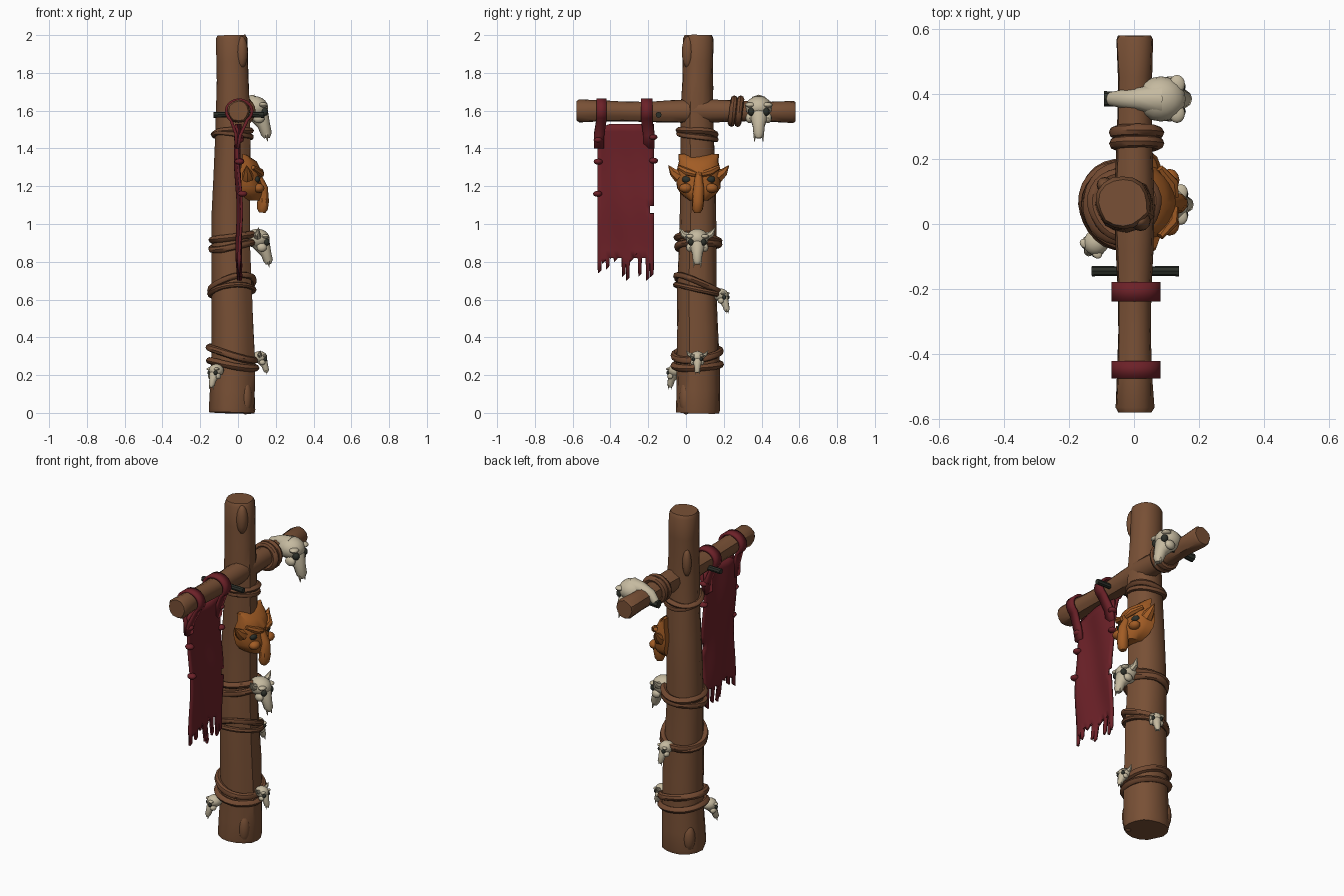
import bpy, bmesh, math, random
from mathutils import Vector, Matrix

if "Cube" in bpy.data.objects:
    bpy.data.objects.remove(bpy.data.objects["Cube"])
random.seed(4)

def material(name, rgb):
    m = bpy.data.materials.new(name)
    m.diffuse_color = (*rgb, 1)
    m.use_nodes = True
    m.node_tree.nodes["Principled BSDF"].inputs["Base Color"].default_value = m.diffuse_color
    return m

WOOD = material("brown wood", (0.188, 0.080, 0.036))
ROPE = material("brown rope", (0.165, 0.066, 0.030))
BONE = material("pale bone", (0.56, 0.49, 0.35))
RED = material("dark red cloth", (0.150, 0.015, 0.021))
ORANGE = material("orange mask", (0.36, 0.107, 0.018))
DARK = material("dark iron", (0.026, 0.030, 0.023))

def finish(name, bm, mats, angle=40, thickness=0):
    bmesh.ops.recalc_face_normals(bm, faces=bm.faces)
    me = bpy.data.meshes.new(name)
    bm.to_mesh(me)
    bm.free()
    for m in mats:
        me.materials.append(m)
    for p in me.polygons:
        p.use_smooth = True
    me.set_sharp_from_angle(angle=math.radians(angle))
    ob = bpy.data.objects.new(name, me)
    bpy.context.collection.objects.link(ob)
    if thickness:
        s = ob.modifiers.new("thickness", 'SOLIDIFY')
        s.thickness, s.offset = thickness, 0
    return ob

def add_tube(bm, pts, radii, ref, sides=8, closed=False, groove=0, rough=0, mat=0):
    pts, ref, n = [Vector(p) for p in pts], Vector(ref), len(pts)
    side = [1 + random.uniform(-groove, groove) for _ in range(sides)]
    rings = []
    for i, p in enumerate(pts):
        a = pts[(i - 1) % n] if closed else pts[max(i - 1, 0)]
        b = pts[(i + 1) % n] if closed else pts[min(i + 1, n - 1)]
        u = ref.cross(b - a).normalized()
        v = (b - a).normalized().cross(u)
        ring = []
        for k in range(sides):
            t = 2 * math.pi * k / sides
            r = radii[i] * side[k] * (1 + random.uniform(-rough, rough))
            ring.append(bm.verts.new(p + (u * math.cos(t) + v * math.sin(t)) * r))
        rings.append(ring)
    for i in range(n if closed else n - 1):
        A, B = rings[i], rings[(i + 1) % n]
        for k in range(sides):
            l = (k + 1) % sides
            bm.faces.new((A[k], A[l], B[l], B[k])).material_index = mat
    if not closed:
        for r in (rings[0], rings[-1]):
            bm.faces.new(r).material_index = mat

def add_ball(bm, loc, radii, mat=0, rot=None, seg=12):
    M = Matrix.Translation(loc) @ (rot or Matrix()) @ Matrix.Diagonal((*radii, 1))
    r = bmesh.ops.create_uvsphere(bm, u_segments=seg, v_segments=seg * 2 // 3, radius=1, matrix=M)
    for f in {f for v in r['verts'] for f in v.link_faces}:
        f.material_index = mat

def tube(name, mat, *args, **kw):
    bm = bmesh.new()
    add_tube(bm, *args, **kw)
    return finish(name, bm, [mat])

CX, CY = -0.03, 0.062
def post_radius(z):
    return 0.122 - 0.021 * min(z, 1.8)

# post and crossbar: rough hewn logs
zs = [0, 0.02, 0.12, 0.25, 0.45, 0.65, 0.85, 1.05, 1.25, 1.45, 1.62, 1.75, 1.86, 1.98, 2.0]
rad = [post_radius(z) for z in zs]
rad[0] -= 0.004
rad[-1] -= 0.01
tube("post", WOOD, [(CX + 0.006 * math.sin(5 * z), CY + 0.004 * math.sin(7 * z), z) for z in zs],
     rad, (0, 1, 0), sides=16, groove=0.05, rough=0.025)
ys = [-0.58, -0.565, -0.45, -0.33, -0.2, -0.08, 0.06, 0.2, 0.33, 0.45, 0.567, 0.58]
tube("crossbar", WOOD, [(0.002, y, 1.595 + 0.003 * math.sin(9 * y)) for y in ys],
     [0.052, 0.06, 0.054, 0.051, 0.053, 0.058, 0.063, 0.058, 0.053, 0.053, 0.058, 0.05],
     (0, 0, 1), sides=12, groove=0.06, rough=0.03)
bm = bmesh.new()
add_ball(bm, (0.02, 0.01, 1.91), (0.032, 0.032, 0.085))
add_ball(bm, (-0.09, 0.12, 1.72), (0.025, 0.025, 0.08))
add_ball(bm, (0.04, 0.0, 0.08), (0.035, 0.035, 0.09))
add_ball(bm, (-0.11, 0.13, 0.09), (0.035, 0.035, 0.08))
finish("post_knots", bm, [WOOD])

# ropes wound round the post: height, slope along x, slope along y, thickness
for i, (z, sx, sy, r) in enumerate([
        (1.485, 0.10, -0.12, 0.016), (1.465, -0.08, -0.16, 0.014), (0.925, 0.12, -0.08, 0.019),
        (0.885, 0.16, 0.06, 0.018), (0.675, 0.22, -0.38, 0.017), (0.645, 0.1, -0.25, 0.014),
        (0.315, -0.26, 0.10, 0.019), (0.255, -0.16, 0.03, 0.018)]):
    pts = []
    for k in range(28):
        t = 2 * math.pi * k / 28
        R = post_radius(z) + 0.007 + 0.003 * math.sin(3 * t + i)
        x, y = R * math.cos(t), R * math.sin(t)
        pts.append((CX + x, CY + y, z + sx * x + sy * y + 0.004 * math.sin(2 * t + i)))
    tube(f"post_rope_{i}", ROPE, pts, [r] * 28, (0, 0, 1), closed=True, groove=0.08, rough=0.05)
for i, y in enumerate((0.248, 0.282)):
    pts = [(0.008 + 0.066 * math.cos(t), y + 0.008 * math.sin(t), 1.597 + 0.064 * math.sin(t))
           for t in [2 * math.pi * k / 20 for k in range(20)]]
    tube(f"bar_rope_{i}", ROPE, pts, [0.019] * 20, (0, 1, 0), closed=True, rough=0.05)

# animal skulls: built facing +x, unit height, then placed
def skull(name, loc, heading, size, tilt=0, horns=False):
    bm = bmesh.new()
    add_ball(bm, (0, 0, 0.2), (0.34, 0.31, 0.27), seg=16)
    add_tube(bm, [(-0.02, 0, 0.2), (0.14, 0, 0.0), (0.24, 0, -0.22), (0.3, 0, -0.42), (0.31, 0, -0.52)],
             [0.26, 0.23, 0.15, 0.13, 0.07], (0, 1, 0), sides=10)
    add_ball(bm, (0.33, 0, -0.3), (0.06, 0.045, 0.08), 1)
    for s in (-1, 1):
        add_ball(bm, (0.12, s * 0.22, -0.05), (0.14, 0.09, 0.12))
        add_ball(bm, (0.22, s * 0.2, 0.26), (0.11, 0.13, 0.06))
        add_ball(bm, (0.25, s * 0.17, 0.1), (0.09, 0.085, 0.1), 1)
        add_tube(bm, [(0.3, s * 0.09, -0.42), (0.33, s * 0.1, -0.6)], [0.045, 0.008], (0, 1, 0), sides=6)
        if horns:
            add_tube(bm, [(0, s * 0.22, 0.25), (0, s * 0.4, 0.33), (0.03, s * 0.5, 0.5)],
                     [0.12, 0.085, 0.01], (1, 0, 0), sides=7)
    bm.transform(Matrix.Translation(loc) @ Matrix.Rotation(math.radians(heading), 4, 'Z')
                 @ Matrix.Rotation(math.radians(tilt), 4, 'Y') @ Matrix.Scale(size, 4))
    return finish(name, bm, [BONE, DARK])

skull("post_skull_upper", (0.103, 0.06, 0.885), 0, 0.19, horns=True)
skull("post_skull_lower", (0.115, 0.06, 0.273), 0, 0.115, horns=True)
skull("post_skull_back", (0.0, 0.182, 0.60), 65, 0.125)
skull("post_skull_left", (-0.115, -0.055, 0.20), 230, 0.125)
skull("bar_skull", (0.083, 0.385, 1.572), 0, 0.225)
tube("bar_skull_neck", BONE, [(0.08, 0.385, 1.63), (0.02, 0.385, 1.638), (-0.04, 0.385, 1.62), (-0.068, 0.385, 1.585)],
     [0.055, 0.037, 0.028, 0.022], (0, 1, 0), sides=10)

# iron pegs through the bar
tube("front_peg", DARK, [(-0.13, -0.145, 1.578), (0, -0.145, 1.58), (0.138, -0.145, 1.578)],
     [0.016, 0.014, 0.016], (0, 0, 1), sides=8)
tube("skull_peg", DARK, [(-0.092, 0.385, 1.575), (0.06, 0.385, 1.58)], [0.024, 0.018], (0, 0, 1), sides=8)

# carved mask: rows of height, half width, back x, front x
bm = bmesh.new()
rows = []
for z, w, xb, xf in [(1.372, 0.108, 0.02, 0.055), (1.33, 0.105, 0.02, 0.10), (1.275, 0.118, 0.0, 0.128),
                     (1.235, 0.118, 0.0, 0.118), (1.19, 0.115, 0.01, 0.135), (1.155, 0.09, 0.02, 0.13),
                     (1.125, 0.05, 0.04, 0.12)]:
    rows.append([bm.verts.new((xb + (xf - xb) * math.cos(t) ** 0.7, 0.067 + w * math.sin(t),
                               z - 0.012 * math.cos(t) * (z > 1.35)))
                 for t in [math.radians(-89 + 178 * k / 12) for k in range(13)]])
for A, B in zip(rows, rows[1:]):
    for k in range(12):
        bm.faces.new((A[k], A[k + 1], B[k + 1], B[k]))
    bm.faces.new((A[0], B[0], B[12], A[12]))
bm.faces.new(rows[0])
bm.faces.new(rows[-1])
add_tube(bm, [(0.10, 0.067, 1.27), (0.13, 0.067, 1.19), (0.134, 0.064, 1.12), (0.13, 0.06, 1.08), (0.128, 0.06, 1.06)],
         [0.018, 0.03, 0.032, 0.03, 0.018], (0, 1, 0), sides=9)
for s in (-1, 1):
    y = lambda d: 0.067 + s * d
    add_tube(bm, [(0.05, y(0.10), 1.25), (0.05, y(0.135), 1.275), (0.045, y(0.16), 1.31)],
             [0.036, 0.022, 0.002], (1, 0, 0), sides=7)
    add_tube(bm, [(0.125, y(0.015), 1.262), (0.117, y(0.06), 1.275), (0.08, y(0.105), 1.30)],
             [0.014, 0.02, 0.012], (0, 0, 1), sides=7)
    add_ball(bm, (0.11, y(0.068), 1.19), (0.03, 0.035, 0.025))
    add_ball(bm, (0.097, y(0.062), 1.236), (0.02, 0.026, 0.02), 1)
finish("carved_mask", bm, [ORANGE, DARK])

# banner: tattered cloth, one tip height per column
def sway(y, z):
    return 0.004 + 0.02 * (1.1 - z) * 0.8 + 0.010 * math.sin(22 * y + 5 * z) + 0.005 * math.sin(13 * z)

tips = [0.74, 0.79, 0.76, 0.815, 0.80, 0.83, 0.72, 0.70, 0.80, 0.83, 0.72, 0.82, 0.70, 0.72]
N, ROWS = len(tips), 18
bm = bmesh.new()
grid = []
for j in range(ROWS + 1):
    row = []
    for i in range(N + 1):
        y = -0.468 + 0.298 * i / N
        z = 1.53 - 0.71 * j / ROWS - (0.03 * (1 - i / 3) if i < 3 and j == 0 else 0)
        row.append(bm.verts.new((sway(y, z), y, z)))
    grid.append(row)
for j in range(ROWS):
    for i in range(N):
        if (i, j) != (N - 1, 11):
            bm.faces.new((grid[j][i], grid[j][i + 1], grid[j + 1][i + 1], grid[j + 1][i]))
for i, tip in enumerate(tips):
    a, b = grid[-1][i], grid[-1][i + 1]
    ends = [bm.verts.new((sway(v.co.y, tip), v.co.y * (1 - f) + w.co.y * f, tip + d))
            for v, w, f, d in ((a, b, 0.15, 0), (b, a, 0.15, 0.015))]
    bm.faces.new((a, b, ends[1], ends[0]))
finish("banner", bm, [RED], thickness=0.014)

# banner straps looped over the bar, with a gathered tail
for i, (y, w) in enumerate(((-0.448, 0.054), (-0.208, 0.06))):
    bm = bmesh.new()
    path = [(0.0, 1.40), (0.012, 1.47)]
    path += [(0.006 + 0.068 * math.cos(t), 1.597 + 0.06 * math.sin(t))
             for t in [math.radians(-50 + 280 * k / 16) for k in range(17)]]
    path += [(-0.012, 1.48), (-0.008, 1.40)]
    pairs = [[bm.verts.new((x, y + s * w / 2 + 0.012 * (i * 2 - 1) * (z < 1.5), z)) for s in (-1, 1)]
             for x, z in path]
    for A, B in zip(pairs, pairs[1:]):
        bm.faces.new((A[0], A[1], B[1], B[0]))
    finish(f"banner_strap_{i}", bm, [RED], thickness=0.016)

# cord knots along the banner edges
bm = bmesh.new()
for y, z in [(-0.465, 1.445), (-0.465, 1.33), (-0.468, 1.16), (-0.175, 1.46), (-0.172, 1.335)]:
    add_ball(bm, (sway(y, z) + 0.008, y, z), (0.026, 0.024, 0.016))
finish("banner_knots", bm, [RED])
